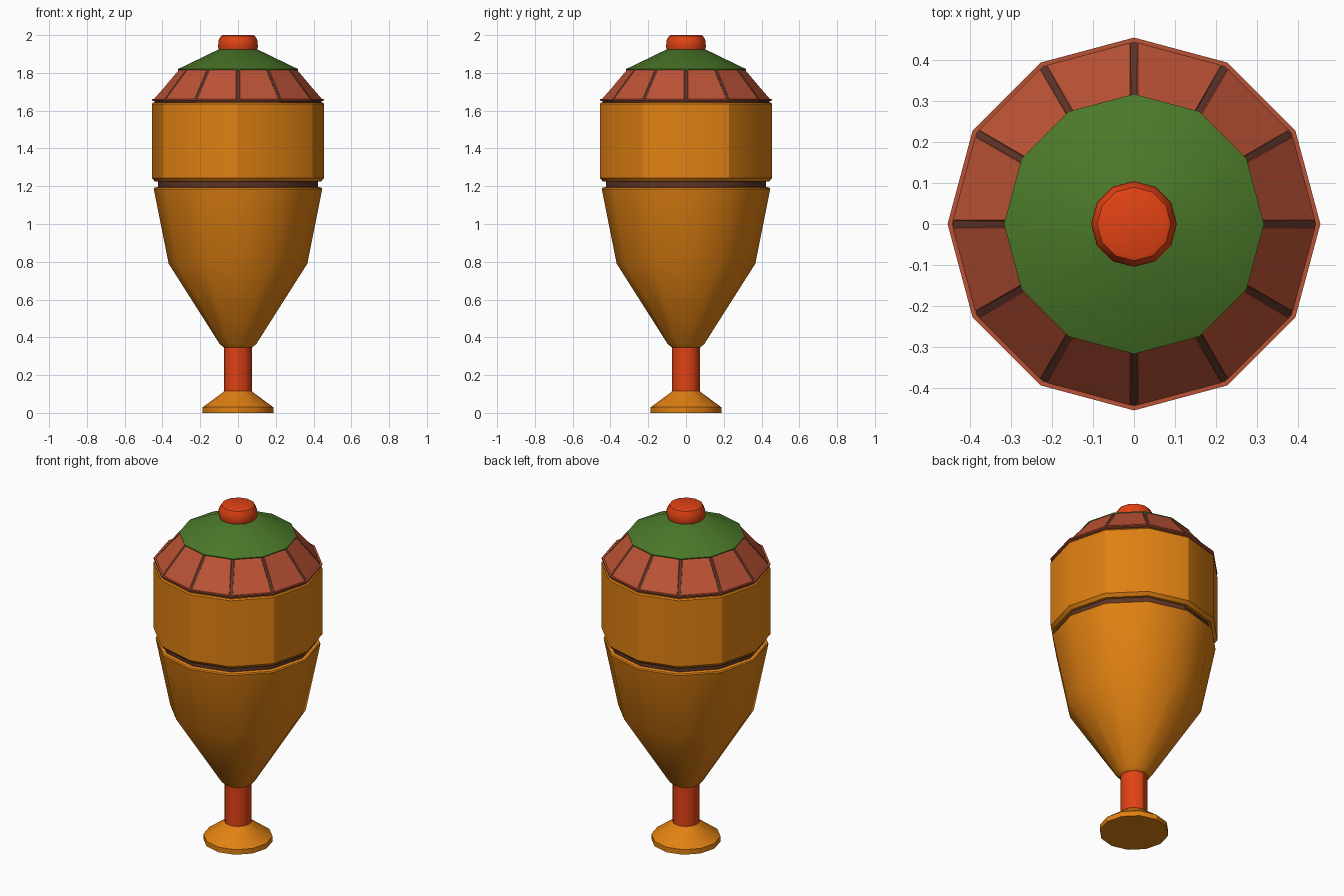
import bpy, bmesh, math
from mathutils import Vector

if "Cube" in bpy.data.objects:
    bpy.data.objects.remove(bpy.data.objects["Cube"])

SIDES = 12


def material(name, rgb):
    m = bpy.data.materials.new(name)
    m.diffuse_color = (*rgb, 1)
    m.use_nodes = True
    m.node_tree.nodes["Principled BSDF"].inputs["Base Color"].default_value = m.diffuse_color
    return m


ORANGE = material("orange", (0.75, 0.22, 0.006))
RED = material("bright red", (0.75, 0.055, 0.007))
BRICK = material("brick red", (0.50, 0.085, 0.036))
GREEN = material("green", (0.07, 0.19, 0.022))
BROWN = material("dark brown", (0.11, 0.035, 0.022))


def finish(bm, name, mat, smooth=True):
    bmesh.ops.recalc_face_normals(bm, faces=bm.faces)
    me = bpy.data.meshes.new(name)
    bm.to_mesh(me)
    bm.free()
    me.materials.append(mat)
    ob = bpy.data.objects.new(name, me)
    bpy.context.collection.objects.link(ob)
    if smooth:
        bpy.ops.object.select_all(action='DESELECT')
        ob.select_set(True)
        bpy.context.view_layer.objects.active = ob
        bpy.ops.object.shade_smooth_by_angle(angle=math.radians(30))
    return ob


def lathe(name, mat, profile):
    """Closed twelve-sided turning from (radius, height) points."""
    bm = bmesh.new()
    rings = []
    for r, z in profile:
        rings.append([bm.verts.new((r * math.cos(i * math.tau / SIDES),
                                    r * math.sin(i * math.tau / SIDES), z))
                      for i in range(SIDES)])
    for a, b in zip(rings, rings[1:]):
        for i in range(SIDES):
            j = (i + 1) % SIDES
            bm.faces.new((a[i], a[j], b[j], b[i]))
    bm.faces.new(rings[0])
    bm.faces.new(rings[-1])
    return finish(bm, name, mat)


# Foot and stem
lathe("foot", ORANGE, [(0.187, 0), (0.187, 0.03), (0.085, 0.105), (0.074, 0.115)])
lathe("stem", RED, [(0.073, 0.10), (0.073, 0.345), (0.097, 0.365)])

# Tapered lower body, dark groove and upper band
lathe("lower_body", ORANGE, [(0.075, 0.346), (0.097, 0.365), (0.367, 0.79),
                             (0.446, 1.185), (0.442, 1.192), (0.41, 1.20)])
lathe("groove", BROWN, [(0.424, 1.19), (0.424, 1.235)])
lathe("upper_band", ORANGE, [(0.41, 1.225), (0.44, 1.225), (0.456, 1.243),
                             (0.456, 1.635), (0.45, 1.643)])

# Roof rim and dark core showing between the panels
lathe("roof_seam", BROWN, [(0.443, 1.64), (0.443, 1.655)])
lathe("roof_rim", BRICK, [(0.447, 1.651), (0.456, 1.655), (0.456, 1.662)])
lathe("roof_core", BROWN, [(0.446, 1.66), (0.308, 1.818)])

# Raised bevelled roof panels
bm = bmesh.new()
half = math.pi / SIDES
for k in range(SIDES):
    ang = (2 * k + 1) * half
    out = Vector((math.cos(ang), math.sin(ang), 0))
    side = Vector((-math.sin(ang), math.cos(ang), 0))

    def quad(r0, r1, gap, push):
        pts = []
        for r, z, s in ((r0, 1.661, -1), (r0, 1.661, 1), (r1, 1.82, 1), (r1, 1.82, -1)):
            w = r * math.sin(half) - gap
            pts.append(bm.verts.new(out * (r * math.cos(half) + push)
                                    + side * (s * w) + Vector((0, 0, z))))
        return pts

    inner = quad(0.446, 0.306, 0.005, -0.01)
    outer = quad(0.446, 0.312, 0.010, 0.0)
    bm.faces.new(inner)
    bm.faces.new(outer)
    for i in range(4):
        j = (i + 1) % 4
        bm.faces.new((inner[i], inner[j], outer[j], outer[i]))
finish(bm, "roof_panels", BRICK, smooth=False)

# Green cap and top knob
lathe("cap", GREEN, [(0.316, 1.812), (0.318, 1.82), (0.095, 1.928)])
lathe("knob", RED, [(0.10, 1.92), (0.105, 1.935), (0.104, 1.97), (0.09, 1.996), (0.08, 2.0)])
